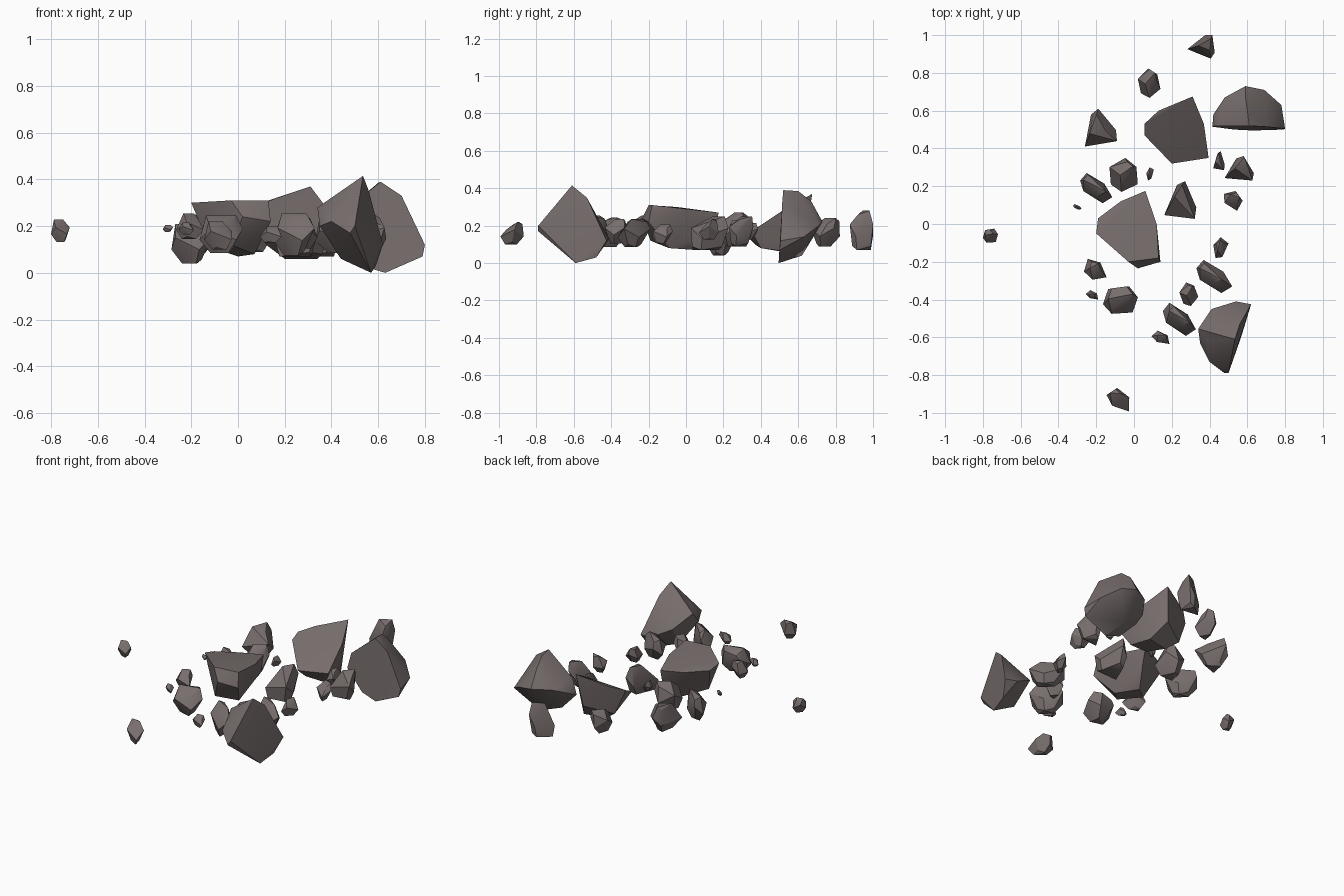
import bpy
import bmesh
from math import cos, sin, radians
from mathutils import Vector

cube = bpy.data.objects.get("Cube")
if cube:
    bpy.data.objects.remove(cube, do_unlink=True)

# One stone colour for every rock
STONE = (0.185, 0.155, 0.152, 1.0)
stone = bpy.data.materials.new("brown_grey_stone")
stone.use_nodes = True
stone.diffuse_color = STONE
shader = next(n for n in stone.node_tree.nodes if n.type == 'BSDF_PRINCIPLED')
shader.inputs["Base Color"].default_value = STONE
shader.inputs["Roughness"].default_value = 0.9


def hull_object(name, corners):
    """Wrap a convex, faceted stone around a handful of corners."""
    bm = bmesh.new()
    for corner in corners:
        bm.verts.new(corner)
    result = bmesh.ops.convex_hull(bm, input=bm.verts)
    unused = result["geom_interior"] + result["geom_unused"]
    loose = {v for v in unused if isinstance(v, bmesh.types.BMVert)}
    bmesh.ops.delete(bm, geom=list(loose), context='VERTS')
    bmesh.ops.dissolve_limit(bm, angle_limit=radians(6), verts=bm.verts, edges=bm.edges)
    bmesh.ops.recalc_face_normals(bm, faces=bm.faces)
    mesh = bpy.data.meshes.new(name)
    bm.to_mesh(mesh)
    bm.free()
    mesh.materials.append(stone)
    obj = bpy.data.objects.new(name, mesh)
    bpy.context.collection.objects.link(obj)
    bpy.ops.object.select_all(action='DESELECT')
    obj.select_set(True)
    bpy.context.view_layer.objects.active = obj
    bpy.ops.object.shade_smooth_by_angle(angle=radians(30))
    return obj


# Plan outlines shared by the smaller rocks
WEDGE = [(-1, -.8), (.9, -1), (1, -.4), (.3, 1), (-.2, .8)]
BLOCK = [(-1, -.3), (-.5, -1), (.7, -.9), (1, .2), (.5, 1), (-.7, .8)]
SHARD = [(-1, .2), (-.4, -.7), (1, -1), (.8, .3), (-.3, 1)]
SLAB = [(-1, .5), (-.6, 1), (.5, .3), (1, -.6), (.4, -1), (-.8, -.2)]


def small_rock(name, place, size, outline, lean=(0, 0), turn=0, top=.5, base=.5):
    """Waist outline with a leaning crown and a smaller foot, fitted to a box."""
    c, s = cos(radians(turn)), sin(radians(turn))
    plan = [(x * c - y * s, x * s + y * c) for x, y in outline]
    corners = []
    for i, (x, y) in enumerate(plan):
        corners.append(Vector((x, y, .3 if i % 2 else -.3)))
        corners.append(Vector((x * top + lean[0], y * top + lean[1], 1 - .2 * (i % 3))))
        corners.append(Vector((x * base - lean[0] / 3, y * base - lean[1] / 3, -1 + .2 * (i % 2))))
    low = [min(v[k] for v in corners) for k in range(3)]
    high = [max(v[k] for v in corners) for k in range(3)]
    fitted = [[place[k] + size[k] * ((v[k] - low[k]) / (high[k] - low[k]) - .5)
               for k in range(3)] for v in corners]
    return hull_object(name, fitted)


# Large boulders
hull_object("front_boulder", [
    (.535, -.61, .415), (.56, -.53, .35), (.34, -.555, .28), (.385, -.61, .3),
    (.62, -.425, .12), (.54, -.41, .13), (.41, -.45, .2), (.35, -.63, .2),
    (.4, -.73, .22), (.5, -.79, .2), (.48, -.79, .17), (.57, -.59, 0),
    (.44, -.56, .06), (.59, -.48, .03)])

hull_object("middle_boulder", [
    (.06, .175, .27), (.12, 0, .29), (.13, -.18, .31), (-.03, -.2, .31),
    (-.2, -.05, .3), (-.19, .03, .28), (-.07, .12, .27), (.02, -.235, .24),
    (.14, -.2, .22), (-.03, -.19, .12), (-.12, -.06, .11), (.07, -.09, .08),
    (0, .05, .07), (.06, .15, .17)])

hull_object("back_boulder", [
    (.31, .675, .37), (.13, .6, .31), (.055, .53, .28), (.055, .47, .25),
    (.2, .32, .15), (.395, .35, .17), (.37, .53, .29), (.22, .37, .1),
    (.36, .4, .08), (.34, .55, .06), (.2, .52, .06), (.12, .55, .12),
    (.28, .64, .16)])

hull_object("back_left_boulder", [
    (.61, .52, .39), (.7, .515, .33), (.8, .505, .12), (.79, .5, .07),
    (.63, .495, 0), (.53, .5, .03), (.415, .515, .15), (.44, .52, .25),
    (.6, .6, .385), (.59, .67, .33), (.59, .73, .22), (.48, .67, .22),
    (.42, .58, .18), (.69, .71, .2), (.78, .63, .14), (.6, .62, .04)])

# Medium stones
small_rock("inner_stone", (.245, .127, .16), (.17, .2, .18), WEDGE, (0, .45), top=.35, base=.8)
small_rock("back_right_stone", (-.175, .51, .17), (.17, .2, .17), WEDGE, (-.1, .2), turn=15)
small_rock("right_stone", (-.055, .26, .18), (.15, .18, .18), BLOCK, (.2, .3), turn=20, base=.6)
small_rock("outer_right_stone", (-.2, .19, .125), (.17, .16, .17), SLAB, (-.1, .2), top=.7)
small_rock("left_stone", (.557, .295, .17), (.155, .13, .16), WEDGE, (.2, .4), base=.7)
small_rock("front_left_stone", (.425, -.278, .16), (.19, .175, .15), SLAB, (-.2, .2), top=.6)
small_rock("front_middle_stone", (.24, -.505, .165), (.175, .175, .18), SLAB, (0, .2), top=.6)
small_rock("front_right_stone", (-.072, -.403, .165), (.185, .145, .16), BLOCK, (0, .3), top=.7)
small_rock("rear_stone", (.08, .745, .165), (.12, .155, .15), BLOCK, (.1, .4), turn=30, top=.6)
small_rock("far_back_stone", (.355, .938, .175), (.145, .125, .21), WEDGE, (.2, .1), turn=-20, base=.8)

# Small outlying stones
small_rock("far_front_stone", (-.085, -.93, .16), (.12, .125, .12), SHARD, (-.2, .4), turn=-10)
small_rock("far_right_stone", (-.76, -.062, .18), (.08, .075, .095), BLOCK, (-.2, .2))
small_rock("right_cobble", (-.205, -.24, .2), (.12, .11, .11), SHARD, (.1, .2), turn=20)
small_rock("front_cobble", (.29, -.372, .17), (.1, .125, .13), BLOCK, (.1, .3), turn=40)
small_rock("left_cobble", (.46, -.125, .155), (.08, .11, .1), SHARD, (0, .2), turn=60)
small_rock("outer_left_cobble", (.525, .122, .18), (.1, .105, .11), SHARD, (.2, .3), turn=-30)

# Pebbles
small_rock("left_pebble", (.45, .335, .17), (.06, .1, .09), WEDGE, (-.2, .3))
small_rock("inner_pebble", (.085, .265, .2), (.04, .07, .06), SHARD, turn=70)
small_rock("right_pebble", (-.3, .09, .19), (.045, .03, .03), SLAB)
small_rock("front_right_pebble", (-.222, -.375, .19), (.065, .05, .05), SHARD)
small_rock("front_pebble", (.14, -.6, .165), (.095, .07, .07), SHARD, (.2, .2))
